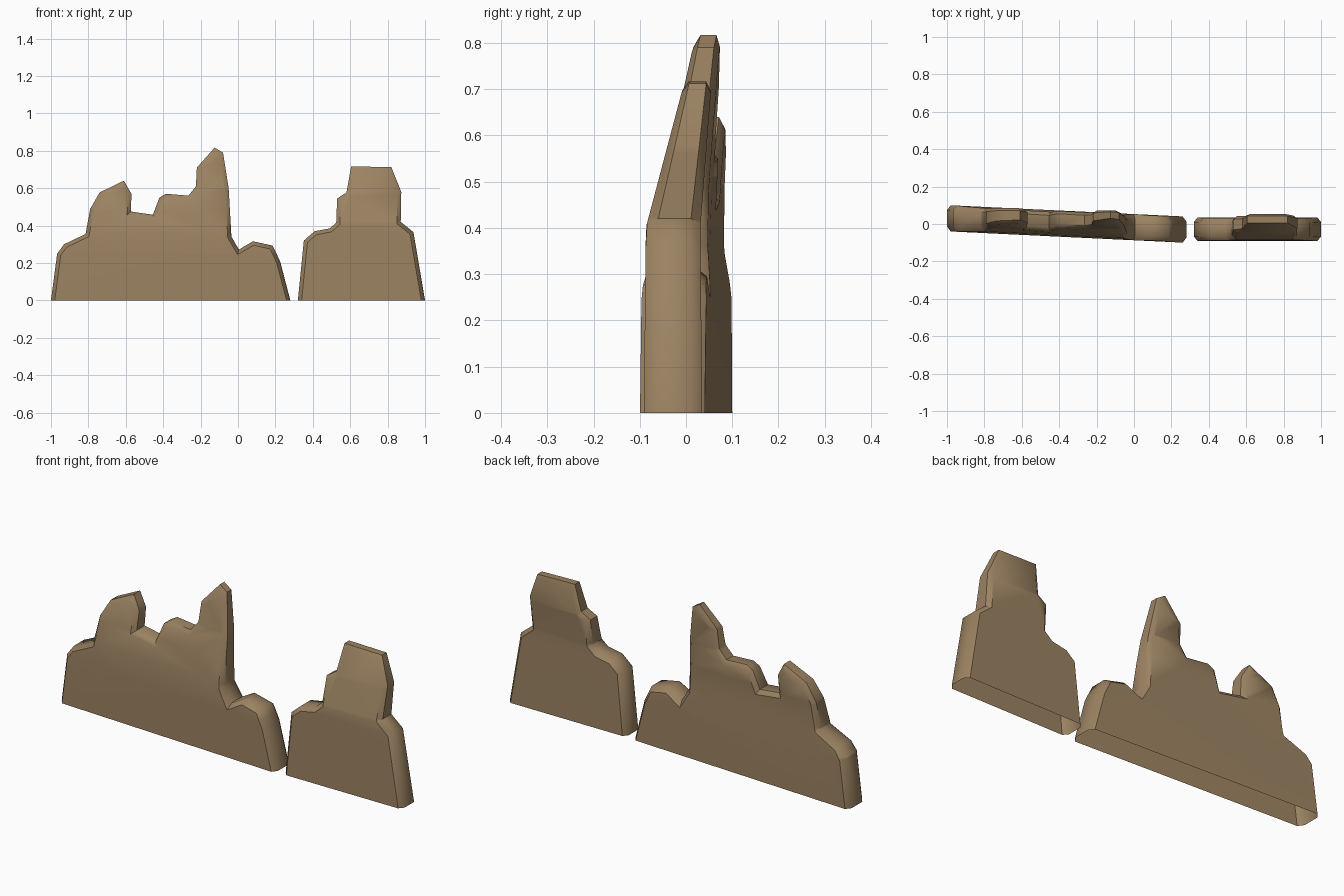
import bpy, bmesh
from mathutils import Vector

if "Cube" in bpy.data.objects:
    bpy.data.objects.remove(bpy.data.objects["Cube"])

rock = bpy.data.materials.new("tan brown rock")
rock.diffuse_color = (0.33, 0.225, 0.122, 1)
rock.use_nodes = True
rock.node_tree.nodes["Principled BSDF"].inputs["Base Color"].default_value = rock.diffuse_color


def inset(pts, d):
    """Shrink a clockwise outline by d, keeping its base on the ground."""
    out = []
    n = len(pts)
    for i, p in enumerate(pts):
        p = Vector(p)
        if p.y == 0:
            out.append((p.x + (d if i == 0 else -d), 0))
            continue
        a = (p - Vector(pts[i - 1])).normalized()
        b = (Vector(pts[(i + 1) % n]) - p).normalized()
        na, nb = Vector((a.y, -a.x)), Vector((b.y, -b.x))
        m = (na + nb) / max(1 + na.dot(nb), 0.6)
        out.append(tuple(p + m * d))
    return out


def wall(name, outline, levels, centre, half):
    """Open-bottomed slab with chamfered rim; centre and half give its depth."""
    bm = bmesh.new()
    rings = []
    for side, d in ((-1, 0.02), (-0.62, 0), (0.62, 0), (1, 0.02)):
        rings.append([bm.verts.new((x, side, z)) for x, z in inset(outline, d)])
    bm.faces.new(rings[0])
    bm.faces.new(rings[-1][::-1])
    for r, s in zip(rings, rings[1:]):
        for i in range(len(outline) - 1):
            bm.faces.new((r[i], s[i], s[i + 1], r[i + 1]))
    bm.normal_update()
    bmesh.ops.triangulate(bm, faces=[f for f in bm.faces if len(f.verts) > 4])
    # horizontal cuts let the broad faces bend where the rock leans
    for z in levels:
        bmesh.ops.bisect_plane(bm, geom=bm.verts[:] + bm.edges[:] + bm.faces[:],
                               plane_co=(0, 0, z), plane_no=(0, 0, 1))
    for v in bm.verts:
        v.co.y = centre(v.co.x, v.co.z) + v.co.y * half(v.co.z)
    bmesh.ops.recalc_face_normals(bm, faces=bm.faces[:])
    me = bpy.data.meshes.new(name)
    bm.to_mesh(me)
    bm.free()
    me.materials.append(rock)
    ob = bpy.data.objects.new(name, me)
    bpy.context.collection.objects.link(ob)
    bpy.ops.object.select_all(action='DESELECT')
    ob.select_set(True)
    bpy.context.view_layer.objects.active = ob
    bpy.ops.object.shade_smooth_by_angle(angle=0.75)


def ramp(z, a, b):
    return min(1, max(0, (z - a) / (b - a)))


# long rock wall with two crags and a spire
wall("long_rock_wall",
     [(-1, 0), (-.967, .25), (-.93, .3), (-.815, .355), (-.79, .49),
      (-.74, .577), (-.61, .64), (-.57, .57), (-.572, .475), (-.455, .458),
      (-.42, .55), (-.385, .57), (-.265, .56), (-.225, .61), (-.22, .71),
      (-.125, .817), (-.08, .79), (-.05, .6), (-.035, .34), (.005, .272),
      (.08, .316), (.185, .293), (.225, .21), (.28, 0)],
     (.25, .36, .48, .6, .72),
     lambda x, z: .031 - .048 * (x + 1) + .06 * ramp(z, .4, .82),
     lambda z: .07 - .02 * ramp(z, .25, .5) - .022 * ramp(z, .5, .8))

# short rock wall with a blunt tower
wall("short_rock_wall",
     [(.32, 0), (.352, .32), (.41, .37), (.49, .385), (.525, .415),
      (.53, .545), (.58, .577), (.605, .717), (.82, .712), (.873, .58),
      (.87, .42), (.938, .365), (1, 0)],
     (.42, .56),
     lambda x, z: -.028 + .053 * ramp(z, .4, .71),
     lambda z: .063 - .004 * ramp(z, 0, .4) - .029 * ramp(z, .4, .71))
